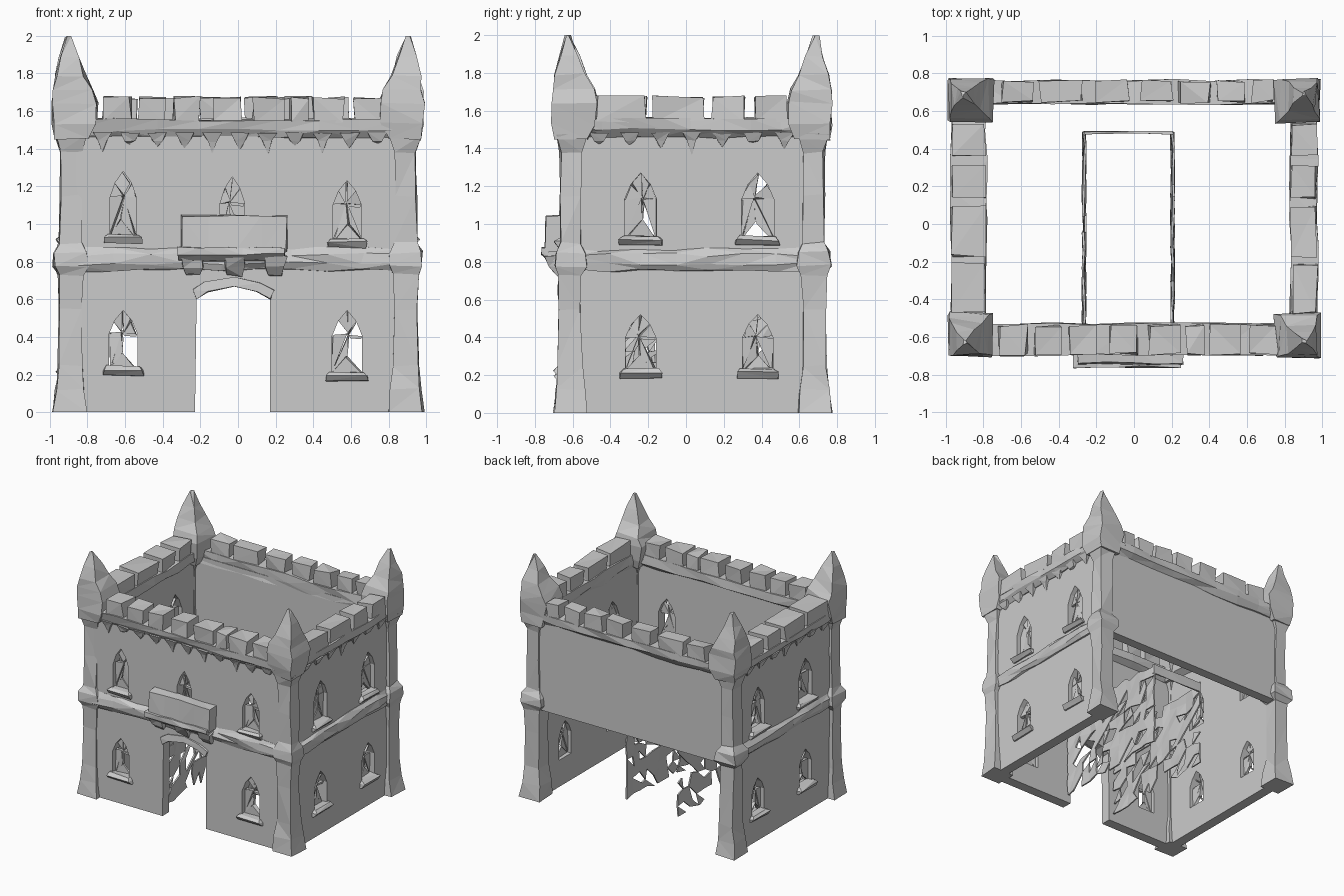
import bpy, bmesh, random
from mathutils import Vector

if "Cube" in bpy.data.objects:
    bpy.data.objects.remove(bpy.data.objects["Cube"])

random.seed(4)


def add_solid(bm, sections, jitter=0.0):
    """Skin a run of equal-length point rings into a closed solid."""
    rings = []
    for sec in sections:
        rings.append([bm.verts.new(Vector(p) + Vector([random.uniform(-jitter, jitter) for _ in range(3)]))
                      for p in sec])
    n = len(rings[0])
    for a, b in zip(rings, rings[1:]):
        for i in range(n):
            j = (i + 1) % n
            bm.faces.new((a[i], a[j], b[j], b[i]))
    bm.faces.new(rings[0][::-1])
    bm.faces.new(rings[-1])


def finish(name, bm):
    bmesh.ops.recalc_face_normals(bm, faces=bm.faces[:])
    me = bpy.data.meshes.new(name)
    bm.to_mesh(me)
    bm.free()
    ob = bpy.data.objects.new(name, me)
    bpy.context.collection.objects.link(ob)
    return ob


def part(name, solids, jitter=0.0, ground=False):
    bm = bmesh.new()
    for s in solids:
        add_solid(bm, s, jitter)
    if ground:
        for v in bm.verts:
            if v.co.z < 0.03:
                v.co.z = 0
    if jitter:
        bmesh.ops.recalc_face_normals(bm, faces=bm.faces[:])
        bmesh.ops.triangulate(bm, faces=bm.faces[:])
    return finish(name, bm)


def P(wall, u, d, z):
    """Point at u along a wall, d outward from its face, height z."""
    return {"front": (u, -0.66 - d, z), "back": (u, 0.72 + d, z),
            "right": (0.925 + d, u, z), "left": (-0.925 - d, u, z)}[wall]


def rect(wall, u0, u1, d0, d1, z):
    return [P(wall, u, d, z) for u, d in ((u0, d0), (u1, d0), (u1, d1), (u0, d1))]


def block(wall, u0, u1, d0, d1, z0, z1):
    return [rect(wall, u0, u1, d0, d1, z0), rect(wall, u0, u1, d0, d1, z1)]


def moulding(wall, u0, u1, n, profile):
    """Sweep a (d, z) profile along a wall in n steps."""
    return [[P(wall, u0 + (u1 - u0) * i / n, d, z) for d, z in profile] for i in range(n + 1)]


# windows: wall, centre, sill height, top height, half width
windows = [("front", -0.61, 0.23, 0.54, 0.075), ("front", 0.58, 0.20, 0.54, 0.08),
           ("front", -0.61, 0.93, 1.28, 0.07), ("front", 0.58, 0.91, 1.23, 0.075),
           ("front", -0.03, 0.90, 1.25, 0.065)]
for w in ("left", "right"):
    for u in (-0.24, 0.38):
        windows += [(w, u, 0.22, 0.52, 0.08), (w, u, 0.92, 1.27, 0.085)]


def arch(c, z0, z1, w):
    h = z1 - z0
    return [(c + x * w, z0 + y * h) for x, y in
            ((-1, 0), (1, 0), (1, 0.6), (0.6, 0.83), (0, 1), (-0.6, 0.83), (-1, 0.6))]


# walls with window and door openings
door = [(-0.23, -0.1), (0.17, -0.1), (0.17, 0.6), (0.1, 0.64), (-0.02, 0.67), (-0.16, 0.64), (-0.22, 0.6)]
cuts = {"front": [door], "left": [], "right": []}
for w, c, z0, z1, hw in windows:
    cuts[w].append(arch(c, z0, z1, hw))
for w, u0, u1 in (("front", -0.92, 0.92), ("left", -0.66, 0.72), ("right", -0.66, 0.72)):
    ob = part(w + "_wall", [block(w, u0, u1, -0.085, 0, 0, 1.5)])
    cutter = part("opening_cutter", [[[P(w, u, d, z) for u, z in prof] for d in (0.06, -0.16)]
                                     for prof in cuts[w]])
    cutter.hide_render = True
    mod = ob.modifiers.new("openings", "BOOLEAN")
    mod.operation, mod.solver, mod.object = "DIFFERENCE", "EXACT", cutter
    dg = bpy.context.evaluated_depsgraph_get()
    ob.data = bpy.data.meshes.new_from_object(ob.evaluated_get(dg))
    ob.modifiers.clear()
    bpy.data.objects.remove(cutter)
part("back_wall", [block("back", -0.92, 0.92, -0.08, 0, 0.74, 1.5)])

# broken window tracery
bm = bmesh.new()
for w, c, z0, z1, hw in windows:
    edge = arch(c, z0, z1, hw)
    h = z1 - z0
    mids = [(c + random.uniform(-0.02, 0.02), z0 + h * 0.28), (c + random.uniform(-0.02, 0.02), z0 + h * 0.62)]
    tris = [(edge[i], edge[(i + 1) % 7], mids[0] if i == 0 else mids[1]) for i in range(7)]
    tris += [(edge[1], mids[0], mids[1]), (edge[0], mids[0], mids[1])]
    for t in tris:
        cen = [sum(p[k] for p in t) / 3 for k in (0, 1)]
        if random.random() < 0.5:
            add_solid(bm, [[P(w, u, d, z) for u, z in t] for d in (-0.035, -0.055)], 0.008)
        else:   # only a bar along one side of the hole
            a, b = t[1], t[2]
            k = 0.25
            q = [a, b, tuple(b[i] + k * (cen[i] - b[i]) for i in (0, 1)),
                 tuple(a[i] + k * (cen[i] - a[i]) for i in (0, 1))]
            add_solid(bm, [[P(w, u, d, z) for u, z in q] for d in (-0.03, -0.055)])
finish("window_tracery", bm)

# window sills
part("window_sills", [[rect(w, c - hw - 0.03, c + hw + 0.03, -0.02, 0.015, z0 - 0.035),
                       rect(w, c - hw - 0.03, c + hw + 0.03, -0.02, 0.04, z0 - 0.005),
                       rect(w, c - hw - 0.01, c + hw + 0.01, -0.04, 0.02, z0 + 0.015)]
                      for w, c, z0, z1, hw in windows if abs(c) > 0.1], 0.006)


# corner pillars and pointed turrets
def corner(sx, sy, rings):
    y = 0.77 if sy > 0 else -0.705
    return [[(sx * (0.985 - a), y - sy * b, z) for a, b in ((o, o), (i, o), (i, i), (o, i))]
            for o, i, z in rings]


corners = [(sx, sy) for sx in (-1, 1) for sy in (-1, 1)]
pillar = [(0.0, 0.18, 0), (0.015, 0.17, 0.12), (0.03, 0.155, 0.25), (0.035, 0.15, 0.55), (0.03, 0.155, 0.73),
          (0.005, 0.185, 0.78), (0.01, 0.18, 0.85), (0.035, 0.155, 0.9), (0.04, 0.15, 1.15),
          (0.04, 0.15, 1.38), (0.015, 0.18, 1.48)]
turret = [(0.015, 0.19, 1.45), (0.0, 0.225, 1.53), (0.0, 0.235, 1.64), (0.005, 0.215, 1.71),
          (0.015, 0.17, 1.79), (0.04, 0.135, 1.89), (0.072, 0.09, 2.0)]
part("corner_pillars", [corner(*c, pillar) for c in corners], 0.009, ground=True)
tur = part("corner_turrets", [corner(*c, turret) for c in corners], 0.01)
for v in tur.data.vertices:
    v.co.z = min(v.co.z, 2.0)

# storey band on three sides
band = [(-0.02, 0.75), (0.01, 0.755), (0.03, 0.79), (0.028, 0.835), (0.0, 0.87), (-0.02, 0.87)]
part("storey_band", [moulding("front", -0.85, 0.85, 9, band),
                     moulding("left", -0.6, 0.66, 7, band),
                     moulding("right", -0.6, 0.66, 7, band)], 0.011)

# parapet rail, with inner and outer overhang of each side
rails = {"front": (-0.13, 0.035, -0.86, 0.86), "back": (-0.08, 0.045, -0.86, 0.86),
         "left": (-0.14, 0.05, -0.6, 0.66), "right": (-0.095, 0.05, -0.6, 0.66)}
part("parapet_rail", [moulding(w, u0, u1, 8, [(-0.08, 1.45), (0.005, 1.46), (b - 0.005, 1.5),
                                              (b, 1.555), (a, 1.56), (a, 1.49)])
                      for w, (a, b, u0, u1) in rails.items()], 0.008)

# battlements
spans = {"front": ((-0.72, -0.57), (-0.53, -0.39), (-0.34, -0.2), (-0.13, 0.02), (0.08, 0.24), (0.28, 0.37),
                   (0.41, 0.56), (0.62, 0.76)),
         "back": ((-0.7, -0.54), (-0.5, -0.28), (-0.2, -0.03), (0.04, 0.2), (0.24, 0.4), (0.44, 0.58), (0.63, 0.74)),
         "left": ((-0.47, -0.21), (-0.17, 0.09), (0.14, 0.31), (0.37, 0.53))}
spans["right"] = spans["left"]
part("battlements", [block(w, u0, u1, rails[w][0] + 0.01, rails[w][1] - 0.005, 1.54, 1.672)
                     for w, ss in spans.items() for u0, u1 in ss], 0.01)

# jagged pointed corbels below the parapet
spikes = []
for w, u0, u1, n in (("front", -0.72, 0.74, 11), ("left", -0.46, 0.52, 7), ("right", -0.46, 0.52, 7)):
    for i in range(n):
        u = u0 + (u1 - u0) * i / (n - 1)
        low = random.uniform(1.37, 1.43)
        spikes.append([rect(w, u - 0.05, u + 0.05, -0.02, 0.035, 1.485),
                       rect(w, u - 0.025, u + 0.025, -0.02, 0.018, 1.44),
                       rect(w, u - 0.003, u + 0.003, -0.01, 0.0, low)])
part("pointed_corbels", spikes, 0.004)

# balcony: panel, slab and brackets
part("balcony_panel", [moulding("front", -0.3, 0.26, 4, [(-0.01, 0.85), (0.085, 0.85), (0.08, 1.04), (-0.01, 1.045)])],
     0.007)
part("balcony_slab", [moulding("front", -0.32, 0.25, 5, [(-0.01, 0.8), (0.07, 0.81), (0.103, 0.84),
                                                         (0.1, 0.875), (-0.01, 0.88)])], 0.007)
part("balcony_brackets", [[rect("front", u - 0.035, u + 0.035, -0.01, 0.02, 0.725),
                           rect("front", u - 0.05, u + 0.05, -0.01, 0.06, 0.77),
                           rect("front", u - 0.055, u + 0.055, -0.01, 0.08, 0.83)]
                          for u in (-0.24, -0.02, 0.2)], 0.01)

# door arch rim
part("door_arch", [[[P("front", x * s - 0.03 * (1 - s), d, z + dz) for s, dz, d in
                     ((1, 0, 0.0), (1, 0, 0.02), (1.12, 0.05, 0.015), (1.12, 0.05, 0.0))]
                    for x, z in door[2:]]], 0.004)

# ragged thin passage screens behind the door
for name, x in (("left_passage_screen", -0.265), ("right_passage_screen", 0.205)):
    bm = bmesh.new()
    ny, nz = 12, 8
    grid = [[bm.verts.new((x + random.uniform(-0.008, 0.008),
                           -0.56 + 1.05 * i / ny + (random.uniform(-0.025, 0.025) if 0 < i < ny else 0),
                           0.07 + 0.7 * j / nz + random.uniform(-0.025, 0.025)))
             for j in range(nz + 1)] for i in range(ny + 1)]
    for i in range(ny):
        for j in range(nz):
            a, b, c, d = grid[i][j], grid[i + 1][j], grid[i + 1][j + 1], grid[i][j + 1]
            for tri in ((a, b, c), (a, c, d)):
                if random.random() > (0.32 if j < 6 else 0.1):
                    bm.faces.new(tri)
    bmesh.ops.delete(bm, geom=[v for v in bm.verts if not v.link_faces], context="VERTS")
    ob = finish(name, bm)
    mod = ob.modifiers.new("thickness", "SOLIDIFY")
    mod.thickness, mod.offset = 0.012, 0
part("passage_lintel", [[[(x, y, z) for y, z in ((0.478, 0.7), (0.492, 0.7), (0.492, 0.78), (0.478, 0.78))]
                         for x in (-0.27, -0.1, 0.05, 0.21)]], 0.004)
